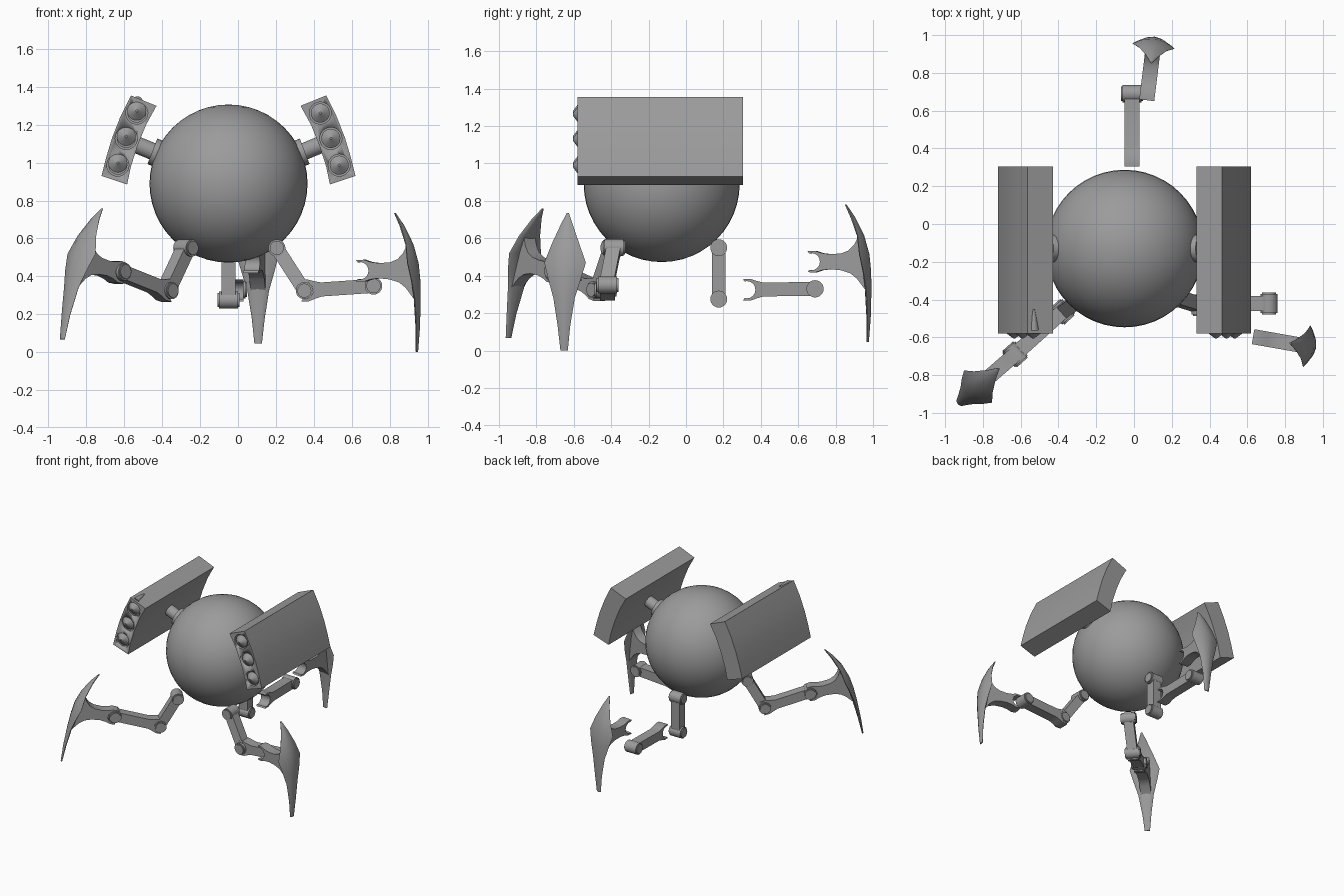
import bpy, bmesh, math
from mathutils import Matrix, Vector

if "Cube" in bpy.data.objects:
    bpy.data.objects.remove(bpy.data.objects["Cube"])

grey = bpy.data.materials.new("grey metal")
grey.diffuse_color = (0.33, 0.33, 0.33, 1)
grey.use_nodes = True
grey.node_tree.nodes["Principled BSDF"].inputs["Base Color"].default_value = grey.diffuse_color
CX, CY, CZ, R = -0.05, -0.13, 0.89, 0.417   # body centre and radius


def finish(name, bm, matrix=None, angle=35):
    bmesh.ops.recalc_face_normals(bm, faces=bm.faces)
    mesh = bpy.data.meshes.new(name)
    bm.to_mesh(mesh)
    bm.free()
    ob = bpy.data.objects.new(name, mesh)
    bpy.context.collection.objects.link(ob)
    mesh.materials.append(grey)
    if matrix:
        mesh.transform(matrix)
    bpy.ops.object.select_all(action='DESELECT')
    ob.select_set(True)
    bpy.context.view_layer.objects.active = ob
    bpy.ops.object.shade_smooth_by_angle(angle=math.radians(angle))
    return ob


def extrude(name, pts, depth, matrix):
    """Closed outline in local x/z, extruded symmetrically along local y."""
    bm = bmesh.new()
    f = bm.faces.new([bm.verts.new((x, -depth / 2, z)) for x, z in pts])
    g = bmesh.ops.extrude_face_region(bm, geom=[f])
    bmesh.ops.translate(bm, vec=(0, depth, 0),
                        verts=[v for v in g['geom'] if isinstance(v, bmesh.types.BMVert)])
    return finish(name, bm, matrix)


def rod(name, a, b, r1, r2=None, bevel=0.0):
    a, b = Vector(a), Vector(b)
    bm = bmesh.new()
    bmesh.ops.create_cone(bm, cap_ends=True, segments=28, radius1=r1,
                          radius2=r1 if r2 is None else r2, depth=(b - a).length)
    if bevel:
        rims = [e for e in bm.edges if any(len(f.verts) > 4 for f in e.link_faces)]
        bmesh.ops.bevel(bm, geom=rims, offset=bevel, segments=2, affect='EDGES')
    rot = (b - a).to_track_quat('Z', 'Y').to_matrix().to_4x4()
    return finish(name, bm, Matrix.Translation((a + b) / 2) @ rot)


def frame(origin, azimuth, pitch):
    return (Matrix.Translation(origin) @ Matrix.Rotation(azimuth, 4, 'Z')
            @ Matrix.Rotation(-pitch, 4, 'Y'))


def fork(upper, lower):
    """Outline: C-shaped clasp around the local origin, then the given body edges."""
    arc = [(0.046 * math.cos(t), 0.046 * math.sin(t))
           for t in (math.radians(105 - i * 17.5) for i in range(13))]
    return (arc + [(-0.02, -0.056), (0.02, -0.058), (0.055, -0.046)] + lower
            + upper[::-1] + [(0.055, 0.046), (0.02, 0.058), (-0.02, 0.056)])


# spherical body
bm = bmesh.new()
bmesh.ops.create_uvsphere(bm, u_segments=48, v_segments=24, radius=R)
finish("body", bm, Matrix.Translation((CX, CY, CZ)))

# launcher pods with their mounts, mirrored about the body centre
for side, label in ((1, "right"), (-1, "left")):
    def X(x):
        return CX + side * x
    outline = [(0.38, 1.30), (0.515, 1.355), (0.57, 1.245), (0.615, 1.13), (0.645, 1.03),
               (0.67, 0.93), (0.535, 0.885), (0.515, 0.98), (0.48, 1.09), (0.435, 1.20)]
    pod = extrude(label + "_pod", [(X(x), z) for x, z in outline], 0.885,
                  Matrix.Translation((0, -0.1375, 0)))
    # tube openings cut into the front of the pod, with pointed warheads inside
    for i, (x, z) in enumerate(((0.484, 1.262), (0.54, 1.128), (0.584, 0.987))):
        hole = rod("tube_cutter", (X(x), -0.66, z), (X(x), -0.54, z), 0.058)
        hole.hide_render = True
        hole.hide_viewport = True
        cut = pod.modifiers.new("tube", 'BOOLEAN')
        cut.object = hole
        cut.solver = 'EXACT'
        lift = 0.012 if side < 0 else 0
        rod(f"{label}_warhead_{i}", (X(x), -0.53, z), (X(x), -0.572, z), 0.05)
        rod(f"{label}_warhead_tip_{i}", (X(x), -0.572, z + lift),
            (X(x), -0.605, z + lift), 0.05, 0.006)
    # mount arm and flange
    rod(label + "_pod_mount", (X(0.34), -0.13, 1.035), (X(0.51), -0.13, 1.105), 0.045)
    rod(label + "_mount_flange", (X(0.355), -0.13, 1.042), (X(0.402), -0.13, 1.06), 0.072)

# loose spike on the left pod
rod("left_pod_spike", (-0.53, -0.56, 1.325), (-0.53, -0.45, 1.345), 0.026, 0.004)

# blade rows: height, outer reach, half width, thickness
BLADE = [(0.305, 0.185, 0.006, 0.008), (0.24, 0.23, 0.034, 0.022), (0.14, 0.28, 0.075, 0.03),
         (0.04, 0.308, 0.113, 0.034), (-0.05, 0.317, 0.088, 0.034), (-0.15, 0.319, 0.058, 0.03),
         (-0.30, 0.315, 0.034, 0.02), (-0.43, 0.305, 0.02, 0.01)]


def blade(name, matrix):
    bm = bmesh.new()
    rings = []
    for z, u, hw, t in BLADE:
        ring = []
        for s in (-1, -0.5, 0, 0.5, 1):            # outer face, edges swept inward
            ring.append(bm.verts.new((u - 0.35 * hw * s * s, s * hw, z)))
        for s in (0.9, 0.5, 0, -0.5, -0.9):        # inner face
            ring.append(bm.verts.new((u - 0.35 * hw * s * s - t * (1.15 - s * s), s * hw, z)))
        rings.append(ring)
    for a, b in zip(rings, rings[1:]):
        for i in range(10):
            j = (i + 1) % 10
            bm.faces.new((a[i], a[j], b[j], b[i]))
    bm.faces.new(rings[0])
    bm.faces.new(rings[-1])
    finish(name, bm, matrix, 40)


def leg(label, hip, knee, shin_start, shin_end, ankle, azimuth, pitch):
    hip, knee = Vector(hip), Vector(knee)
    s0, s1 = Vector(shin_start), Vector(shin_end)
    d = s1 - s0
    side = Vector((-d.y, d.x, 0)).normalized()
    # thigh bar with a pivot barrel at each end
    up = knee - hip
    fwd = side.cross(up).normalized()
    lat = up.cross(fwd).normalized()
    rot = Matrix((fwd, lat, up.normalized())).transposed().to_4x4()
    L = up.length
    extrude(label + "_thigh", [(-0.036, 0), (0.036, 0), (0.036, L), (-0.036, L)], 0.075,
            Matrix.Translation(hip) @ rot)
    for part, p in (("hip", hip), ("knee", knee)):
        rod(f"{label}_{part}_joint", p - side * 0.058, p + side * 0.058, 0.045, bevel=0.008)
    # shin with a clasp at the knee and a barrel at the ankle
    L = d.length
    m = frame(s0, math.atan2(d.y, d.x), math.atan2(d.z, Vector((d.x, d.y)).length))
    extrude(label + "_shin", fork([(0.09, 0.037), (L, 0.037)], [(0.09, -0.037), (L, -0.037)]),
            0.08, m)
    rod(label + "_ankle_joint", s1 - side * 0.058, s1 + side * 0.058, 0.046, bevel=0.008)
    # foot arm flaring into the curved blade
    m = frame(ankle, math.radians(azimuth), math.radians(pitch))
    extrude(label + "_foot_arm",
            fork([(0.10, 0.040), (0.16, 0.044), (0.20, 0.06), (0.23, 0.09), (0.255, 0.14)],
                 [(0.10, -0.040), (0.16, -0.046), (0.21, -0.062), (0.245, -0.09),
                  (0.29, -0.15)]), 0.08, m)
    blade(label + "_foot_blade", m)


leg("front_right", (0.205, -0.385, 0.55), (0.35, -0.43, 0.325), (0.35, -0.42, 0.325),
    (0.715, -0.42, 0.35), (0.65, -0.60, 0.43), -10, 0)
leg("front_left", (-0.275, -0.39, 0.55), (-0.38, -0.465, 0.325), (-0.38, -0.465, 0.325),
    (-0.63, -0.69, 0.425), (-0.635, -0.695, 0.42), 221, 13)
leg("back", (-0.05, 0.175, 0.55), (-0.05, 0.175, 0.275), (-0.01, 0.325, 0.325),
    (-0.01, 0.69, 0.33), (0.07, 0.675, 0.475), 83, 0)
